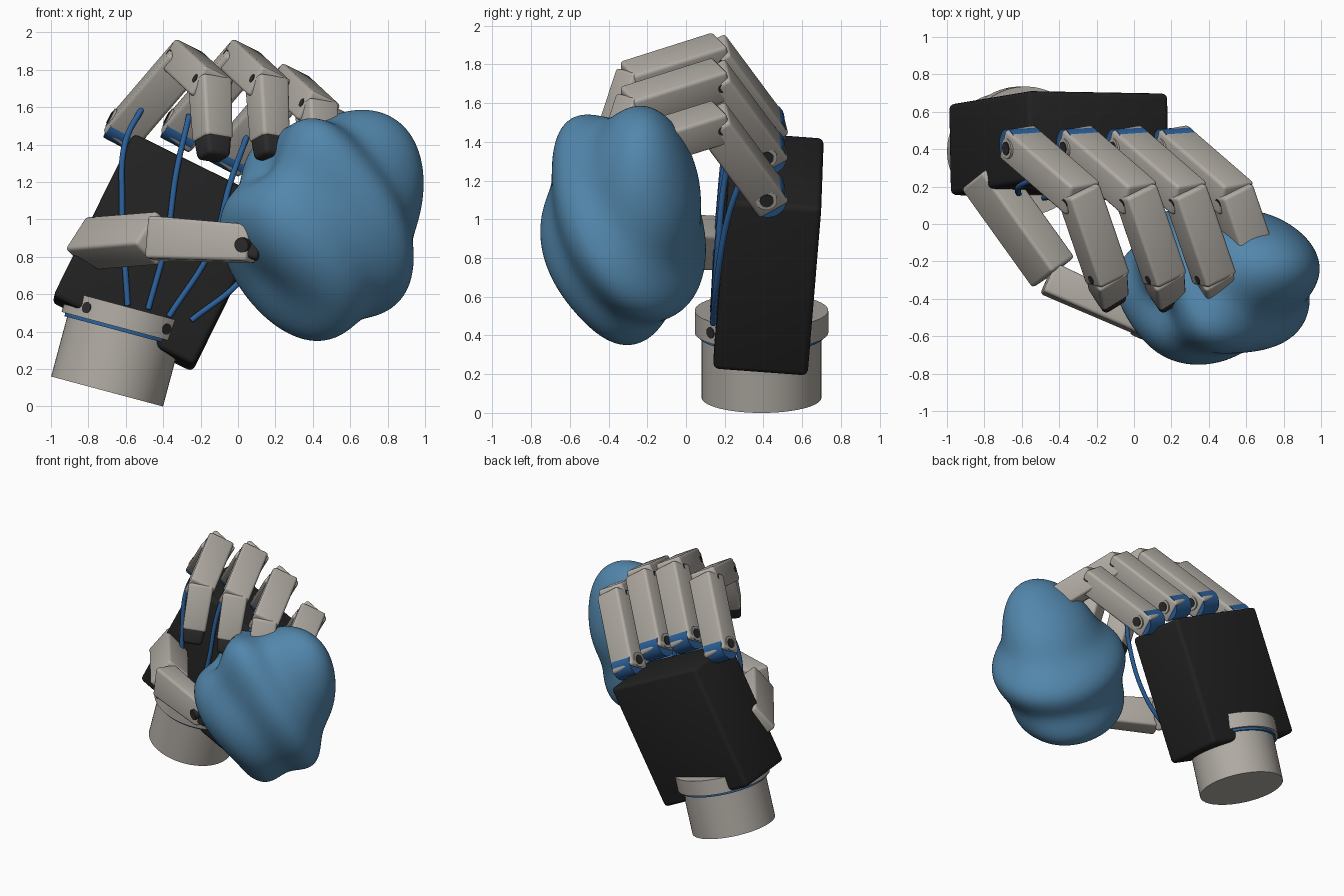
import bpy, bmesh, math
from mathutils import Vector, Matrix

cube = bpy.data.objects.get("Cube")
if cube:
    bpy.data.objects.remove(cube, do_unlink=True)


def material(name, rgb):
    m = bpy.data.materials.new(name)
    m.use_nodes = True
    m.diffuse_color = (*rgb, 1)
    m.node_tree.nodes["Principled BSDF"].inputs["Base Color"].default_value = (*rgb, 1)
    return m


GREY = material("warm grey", (0.44, 0.41, 0.37))
BLACK = material("matte black", (0.016, 0.016, 0.017))
DARK = material("dark rubber", (0.025, 0.025, 0.026))
CABLE = material("cable blue", (0.025, 0.12, 0.33))
CLAY = material("soft blue", (0.085, 0.24, 0.41))


def finish(bm, name, mat, angle=35):
    mesh = bpy.data.meshes.new(name)
    bm.to_mesh(mesh)
    bm.free()
    mesh.materials.append(mat)
    mesh.shade_smooth()
    mesh.set_sharp_from_angle(angle=math.radians(angle))
    ob = bpy.data.objects.new(name, mesh)
    bpy.context.collection.objects.link(ob)
    return ob


def frame(origin, along, side):
    """Matrix whose z follows 'along' and whose x is closest to 'side'."""
    z = Vector(along).normalized()
    x = Vector(side)
    x = (x - z * x.dot(z)).normalized()
    m = Matrix((x, z.cross(x), z)).transposed().to_4x4()
    m.translation = origin
    return m


def block(name, a, b, side, width, depth, mat, taper=1.0, bevel=0.02):
    """Rounded box running from a to b."""
    a, b = Vector(a), Vector(b)
    bm = bmesh.new()
    bmesh.ops.create_cube(bm, size=1)
    for v in bm.verts:
        k = taper if v.co.z > 0 else 1
        v.co = Vector((v.co.x * width * k, v.co.y * depth * k, v.co.z * (b - a).length))
    bmesh.ops.bevel(bm, geom=bm.edges[:], offset=bevel, segments=3, profile=0.5, affect='EDGES')
    bm.transform(frame((a + b) / 2, b - a, side))
    return finish(bm, name, mat)


def rod(name, a, b, radius, mat, sides=48):
    """Cylinder running from a to b."""
    a, b = Vector(a), Vector(b)
    bm = bmesh.new()
    bmesh.ops.create_cone(bm, cap_ends=True, segments=sides, radius1=radius,
                          radius2=radius, depth=(b - a).length)
    bm.transform(frame((a + b) / 2, b - a, (0.1, 1, 0.2)))
    return finish(bm, name, mat)


def pin(name, centre, axis, length, radius, mat):
    h = Vector(axis).normalized() * length / 2
    return rod(name, Vector(centre) - h, Vector(centre) + h, radius, mat, 24)


# Wrist: cylinder, cable band, collar and two bolts
foot = Vector((-0.70, 0.39, 0.08))
tilt = Vector((math.sin(math.radians(15)), 0, math.cos(math.radians(15))))
across = Vector((tilt.z, 0, -tilt.x))
rod("wrist", foot, foot + tilt * 0.44, 0.31, GREY, 64)
rod("wrist_band", foot + tilt * 0.33, foot + tilt * 0.35, 0.325, CABLE, 64)
rod("wrist_collar", foot + tilt * 0.348, foot + tilt * 0.465, 0.345, GREY, 64)
for label, s in (("right", -1), ("left", 1)):
    out = across * s * math.sin(0.7) - Vector((0, math.cos(0.7), 0))
    pin("collar_bolt_" + label, foot + tilt * 0.405 + out * 0.33, out, 0.035, 0.03, DARK)

# Palm
palm_up = Vector((0.442, 0.074, 0.895)).normalized()
palm_side = Vector((0.885, -0.018, -0.466))
palm_mid = Vector((-0.401, 0.426, 0.823))
block("palm", palm_mid - palm_up * 0.488, palm_mid + palm_up * 0.488,
      palm_side, 0.84, 0.49, BLACK, bevel=0.03)

# Four curled fingers, with a knuckle axis along the palm and a finger hinge axis
knuckle_axis = Vector((0.87, 0.06, -0.46)).normalized()
hinge = Vector((0.82, 0.40, -0.41)).normalized()
proximal = Vector((0.30, -0.26, 0.35))
middle = Vector((0.14, -0.41, -0.13))
distal = Vector((0.02, -0.14, -0.39))
knuckles = {
    "index": (-0.59, 0.41, 1.495),
    "middle": (-0.285, 0.41, 1.495),
    "ring": (-0.02, 0.41, 1.365),
    "little": (0.23, 0.41, 1.145),
}
for label, k in knuckles.items():
    k = Vector(k)
    j1 = k + proximal
    j2 = j1 + middle
    tip = j2 + distal
    d = proximal.normalized()
    name = label + "_finger_"
    pin(name + "knuckle", k - d * 0.02, knuckle_axis, 0.17, 0.094, CABLE)
    pin(name + "knuckle_washer", k, knuckle_axis, 0.212, 0.055, GREY)
    pin(name + "knuckle_pin", k, knuckle_axis, 0.222, 0.036, DARK)
    block(name + "proximal", k - d * 0.07, j1 + d * 0.03, knuckle_axis, 0.20, 0.18, GREY)
    m = middle.normalized()
    block(name + "middle", j1 - m * 0.04, j2 + m * 0.04, hinge, 0.195, 0.175, GREY)
    pin(name + "joint_pin", j1, hinge, 0.204, 0.024, DARK)
    block(name + "distal", j2 - distal * 0.08, j2 + distal * 0.76, hinge,
          0.185, 0.17, GREY, taper=0.92)
    pin(name + "end_pin", j2, hinge, 0.20, 0.024, DARK)
    block(name + "pad", j2 + distal * 0.66, tip, hinge, 0.165, 0.155, DARK,
          taper=0.85, bevel=0.025)

# Thumb: two links and a dark pad pressed on the held lump
base, bend = Vector((-0.81, 0.27, 0.87)), Vector((-0.43, -0.26, 0.90))
start, end = Vector((-0.46, -0.29, 0.90)), Vector((0.08, -0.535, 0.87))
block("thumb_base", base, bend, (0.51, 0.38, 0.77), 0.23, 0.19, GREY)
block("thumb_link", start, end, (0, 0.1, 1), 0.23, 0.17, GREY, taper=0.86)
block("thumb_pad", end - (end - start) * 0.05, end + Vector((0.05, 0.0, -0.02)),
      (0, 0.1, 1), 0.15, 0.12, DARK)
pin("thumb_pin", end - (end - start) * 0.05, (0.4, 0.9, 0.1), 0.175, 0.04, DARK)

# Tendon cables over the palm
tendons = {
    "index": [(-0.51, 0.25, 1.60), (-0.60, 0.21, 1.42), (-0.62, 0.175, 1.10), (-0.59, 0.14, 0.54)],
    "middle": [(-0.26, 0.26, 1.56), (-0.33, 0.195, 1.25), (-0.38, 0.165, 0.90), (-0.48, 0.14, 0.52)],
    "ring": [(0.05, 0.26, 1.45), (-0.04, 0.20, 1.20), (-0.14, 0.165, 0.85), (-0.37, 0.14, 0.48)],
    "little": [(0.33, 0.30, 1.25), (0.23, 0.22, 1.02), (0.02, 0.16, 0.68), (-0.25, 0.14, 0.46)],
}
for label, points in tendons.items():
    curve = bpy.data.curves.new(label + "_tendon", 'CURVE')
    curve.dimensions = '3D'
    curve.bevel_depth = 0.016
    curve.bevel_resolution = 3
    curve.use_fill_caps = True
    spline = curve.splines.new('BEZIER')
    spline.bezier_points.add(len(points) - 1)
    for p, co in zip(spline.bezier_points, points):
        p.co = co
        p.handle_left_type = p.handle_right_type = 'AUTO'
    curve.materials.append(CABLE)
    bpy.context.collection.objects.link(bpy.data.objects.new(label + "_tendon", curve))

# Held lump: ellipsoid with diagonal ridges, broad bulges and dents
centre = Vector((0.44, -0.31, 0.95))
radii = Vector((0.52, 0.41, 0.58))
ridge = Vector((0.6, 0.6, 0.53))
bulges = [
    (Vector((0.83, 0.27, 0.92)).normalized(), 0.24, 7),
    (Vector((-0.14, -0.78, 0.90)).normalized(), 0.17, 10),
    (Vector((-0.58, -0.37, 0.72)).normalized(), -0.17, 14),
    (Vector((-0.60, -0.35, -0.50)).normalized(), -0.15, 7),
    (Vector((0.0, -0.60, -0.75)).normalized(), -0.06, 8),
    (Vector((-0.45, -0.90, 0.0)).normalized(), 0.07, 8),
]
bm = bmesh.new()
bmesh.ops.create_icosphere(bm, subdivisions=6, radius=1)
for v in bm.verts:
    n = v.co.normalized()
    p = Vector(a * b for a, b in zip(n, radii))
    wave = math.cos(math.tau * (ridge.dot(centre + p) - 0.66) / 0.41)
    swell = 1 + 0.055 * wave
    for axis, amount, sharp in bulges:
        swell += amount * math.exp(sharp * (n.dot(axis) - 1))
    v.co = centre + p * swell
finish(bm, "held_lump", CLAY, 80)
